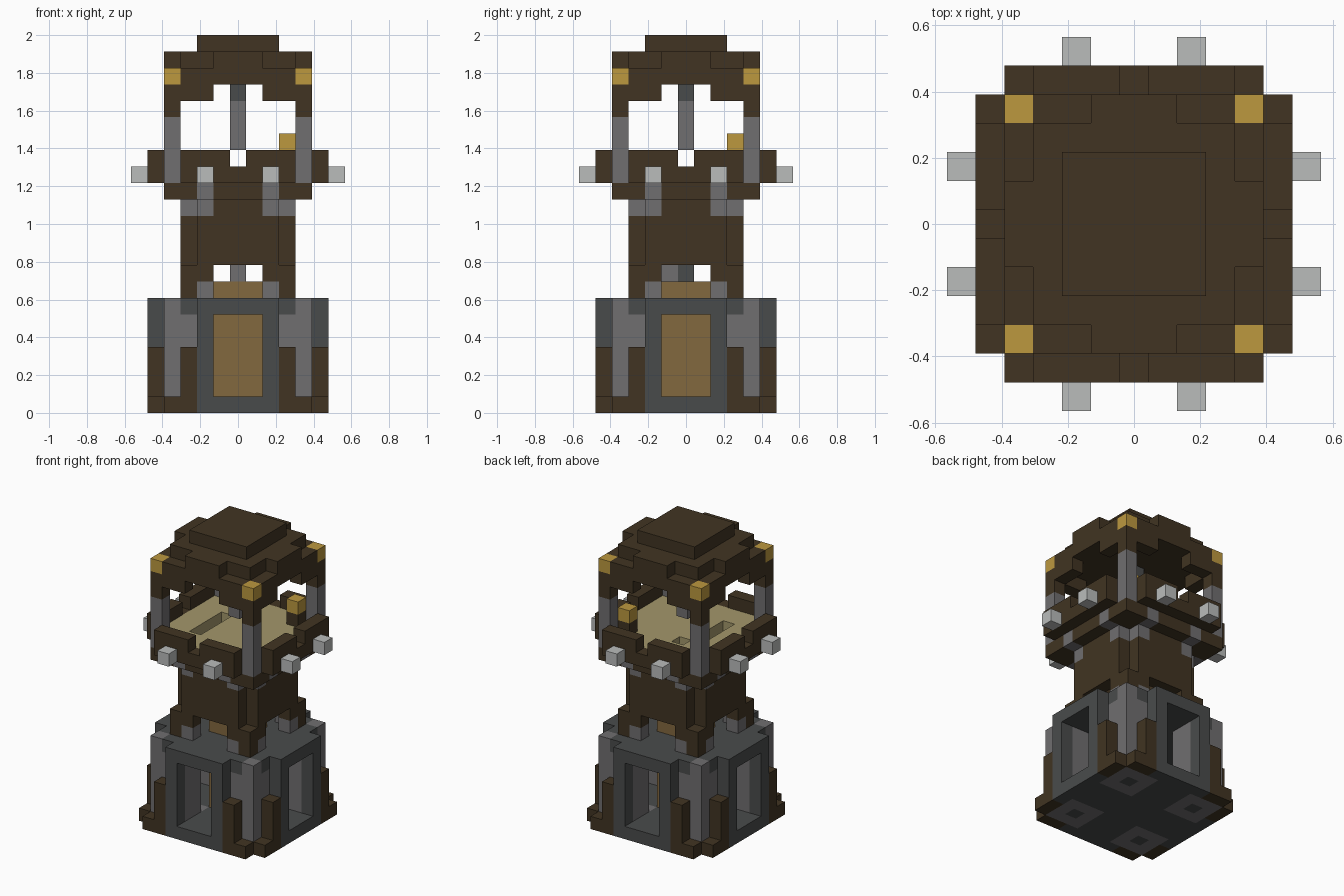
import bpy, bmesh
from mathutils import Vector

cube = bpy.data.objects.get("Cube")
if cube:
    bpy.data.objects.remove(cube, do_unlink=True)

U = 2 / 23  # edge of one block


def make_material(name, hexa):
    def lin(c):
        return c / 12.92 if c <= 0.04045 else ((c + 0.055) / 1.055) ** 2.4
    rgb = [lin(int(hexa[k:k + 2], 16) / 255) for k in (0, 2, 4)]
    m = bpy.data.materials.new(name)
    m.use_nodes = True
    m.diffuse_color = (*rgb, 1)
    m.node_tree.nodes["Principled BSDF"].inputs["Base Color"].default_value = (*rgb, 1)
    return m


PALETTE = {
    "dark_wood": "413422",
    "dark_stone": "494B4B",
    "light_stone": "706E70",
    "plank_wood": "82683F",
    "gold": "BC983F",
    "floor_tan": "A3976B",
    "pale_metal": "BABCBB",
}
MATS = {n: make_material(n.replace("_", " "), h) for n, h in PALETTE.items()}

cells = {}  # block position -> (part, colour)


def box(part, colour, xs, ys, zs):
    """Fill blocks; x and y ranges are inclusive, z is bottom to top level."""
    for x in range(xs[0], xs[1] + 1):
        for y in range(ys[0], ys[1] + 1):
            for z in range(*zs):
                cells[x, y, z] = (part, colour)


def clear(xs, ys, zs):
    for x in range(xs[0], xs[1] + 1):
        for y in range(ys[0], ys[1] + 1):
            for z in range(*zs):
                cells.pop((x, y, z), None)


def around(part, colour, xs, ys, zs):
    """Repeat a box on all sides, mirrored both ways."""
    for a, b in ((xs, ys), (ys, xs)):
        for sx in (1, -1):
            for sy in (1, -1):
                box(part, colour, sorted(sx * v for v in a), sorted(sy * v for v in b), zs)


def square(part, colour, r, zs):
    box(part, colour, (-r, r), (-r, r), zs)


# Base slab, corner piers and stone ceiling
square("base_floor", "dark_stone", 4, (0, 1))
around("corner_piers", "light_stone", (2, 4), (2, 4), (0, 6))
around("base_floor", "dark_stone", (3, 3), (3, 3), (0, 1))
for sx in (2, -2):
    for sy in (2, -2):
        clear((sx, sx), (sy, sy), (1, 6))
square("base_ceiling", "dark_stone", 4, (6, 7))
around("corner_piers", "light_stone", (4, 4), (4, 4), (1, 7))

# Arched window frames
around("window_frames", "dark_stone", (2, 2), (5, 5), (0, 7))
around("window_frames", "dark_stone", (0, 1), (5, 5), (0, 1))
around("window_frames", "dark_stone", (0, 1), (5, 5), (6, 7))

# Timber buttresses on the base
around("base_buttresses", "dark_wood", (3, 3), (5, 5), (0, 4))
around("base_buttresses", "dark_wood", (4, 4), (5, 5), (0, 1))

# Inner stair core
square("stair_core", "plank_wood", 1, (1, 8))
box("stair_core", "dark_stone", (0, 0), (0, 0), (8, 9))
box("stair_core", "light_stone", (0, 0), (-1, -1), (8, 9))

# Shaft walls with feet and low openings
around("shaft_walls", "dark_wood", (0, 2), (3, 3), (9, 13))
around("shaft_feet", "dark_wood", (2, 3), (3, 3), (7, 9))
around("shaft_feet", "light_stone", (2, 2), (3, 3), (7, 8))

# Platform, floor with a stair hole, and brackets
square("platform", "dark_wood", 4, (13, 14))
square("platform_floor", "floor_tan", 4, (14, 15))
clear((-2, -2), (-2, 1), (13, 15))
clear((-1, -1), (2, 2), (13, 15))
box("stair_step", "light_stone", (-2, -2), (-1, -1), (13, 14))
around("brackets", "light_stone", (2, 2), (3, 3), (12, 13))
around("brackets", "light_stone", (2, 2), (4, 4), (13, 14))

# Parapet with a notch in each side, and its studs
around("parapet", "dark_wood", (1, 3), (5, 5), (14, 16))
around("parapet", "dark_wood", (0, 0), (5, 5), (14, 15))
around("parapet_studs", "pale_metal", (2, 2), (6, 6), (14, 15))

# Small stand with a gold block
box("stand", "dark_wood", (3, 3), (3, 3), (15, 16))
box("gold_block", "gold", (3, 3), (3, 3), (16, 17))

# Corner posts
around("corner_posts", "light_stone", (4, 4), (4, 4), (14, 18))
around("corner_posts", "dark_wood", (4, 4), (4, 4), (18, 20))

# Roof tiers, eaves and gold corners
around("roof_eaves", "dark_wood", (2, 3), (4, 4), (19, 20))
square("roof", "dark_wood", 4, (20, 21))
square("roof", "dark_wood", 3, (21, 22))
around("roof", "dark_wood", (0, 1), (4, 4), (21, 22))
square("roof", "dark_wood", 2, (22, 23))
around("roof_corners", "gold", (4, 4), (4, 4), (20, 21))

# Hanging post under the roof
box("hanging_post", "light_stone", (0, 0), (0, 0), (16, 19))
box("hanging_post", "dark_stone", (0, 0), (0, 0), (19, 20))


def build(part):
    """Skin the exposed sides of one part and merge flat areas."""
    mesh = bpy.data.meshes.new(part)
    colours = sorted({c for p, c in cells.values() if p == part})
    for c in colours:
        mesh.materials.append(MATS[c])
    bm = bmesh.new()
    for pos, (p, colour) in cells.items():
        if p != part:
            continue
        centre = Vector(pos) + Vector((0, 0, 0.5))
        for axis in range(3):
            for s in (1, -1):
                n = Vector((0, 0, 0))
                n[axis] = s
                if tuple(int(v) for v in Vector(pos) + n) in cells:
                    continue
                a = Vector((0, 0, 0))
                a[(axis + 1) % 3] = 0.5
                b = n.cross(a)
                mid = centre + n / 2
                quad = (mid - a - b, mid + a - b, mid + a + b, mid - a + b)
                face = bm.faces.new([bm.verts.new(q * U) for q in quad])
                face.material_index = colours.index(colour)
    bmesh.ops.remove_doubles(bm, verts=bm.verts, dist=U / 100)
    bmesh.ops.dissolve_limit(bm, angle_limit=0.01, verts=bm.verts, edges=bm.edges,
                             delimit={'MATERIAL'})
    bm.to_mesh(mesh)
    bm.free()
    bpy.context.collection.objects.link(bpy.data.objects.new(part, mesh))


for part in sorted({p for p, c in cells.values()}):
    build(part)
